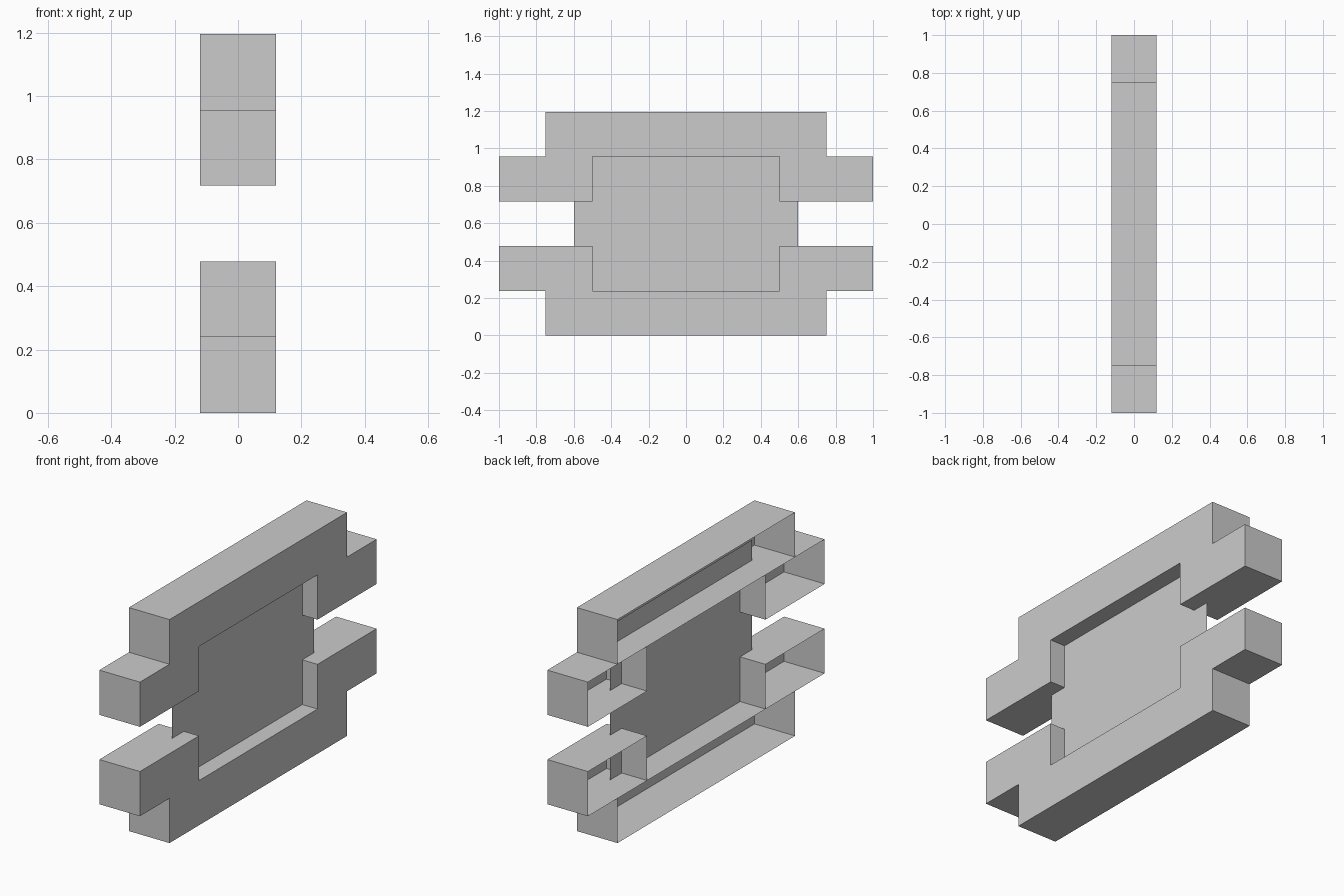
import bpy, bmesh

if "Cube" in bpy.data.objects:
    bpy.data.objects.remove(bpy.data.objects["Cube"])

U = 0.239          # height of one bar step
MID = 2.5 * U      # mirror height
HX = 0.12          # half depth
PANEL_X = 0.03


def make_object(name, bm, mirror=False):
    mesh = bpy.data.meshes.new(name)
    bm.to_mesh(mesh)
    bm.free()
    obj = bpy.data.objects.new(name, mesh)
    obj.location.z = MID
    bpy.context.collection.objects.link(obj)
    if mirror:
        mod = obj.modifiers.new("mirror_down", 'MIRROR')
        mod.use_axis = (False, False, True)
        mod.use_mirror_merge = False
    return obj


# Upper bracket shell, open at the back (-x), mirrored to make the lower one
lo, mid, hi = U / 2, 1.5 * U, 2.5 * U
half = [(0.5, mid), (0.5, lo), (1.0, lo), (1.0, mid), (0.75, mid), (0.75, hi)]
profile = half + [(-y, z) for y, z in reversed(half)]

bm = bmesh.new()
front = [bm.verts.new((HX, y, z)) for y, z in profile]
back = [bm.verts.new((-HX, y, z)) for y, z in profile]
bm.faces.new(front)
n = len(profile)
for i in range(n):
    j = (i + 1) % n
    bm.faces.new((front[j], front[i], back[i], back[j]))
bmesh.ops.recalc_face_normals(bm, faces=bm.faces)
if max(bm.faces, key=lambda f: len(f.verts)).normal.x < 0:
    bmesh.ops.reverse_faces(bm, faces=bm.faces)

# Inner dividers between the bar and its end tabs
for a, b in ((0, 4), (n - 1, n - 5)):
    bm.faces.new((front[a], front[b], back[b], back[a]))
make_object("bracket_shells", bm, mirror=True)

# Thin centre panel held inside both brackets
bm = bmesh.new()
pz = MID - 0.13
bm.faces.new([bm.verts.new((PANEL_X, y, z)) for y, z in
              ((-0.6, -pz), (0.6, -pz), (0.6, pz), (-0.6, pz))])
make_object("centre_panel", bm)
